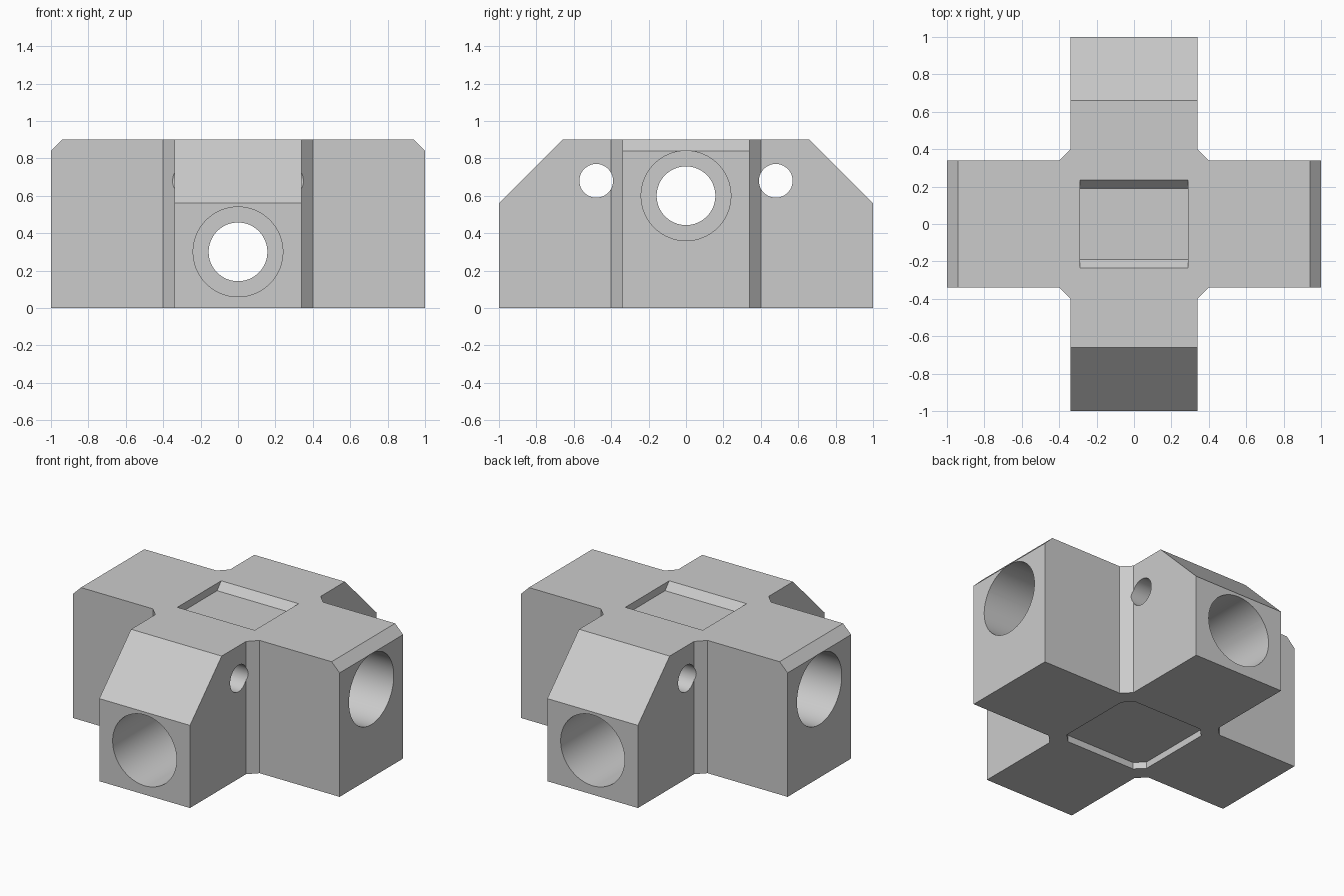
import bpy, bmesh, math
from mathutils import Matrix, Vector

cube = bpy.data.objects.get("Cube")
if cube:
    bpy.data.objects.remove(cube, do_unlink=True)

H = 0.9       # block height
W = 0.34      # half width of each arm
C = 0.06      # corner chamfer

grey = bpy.data.materials.new("light grey")
grey.use_nodes = True
grey.diffuse_color = (0.6, 0.6, 0.6, 1)
grey.node_tree.nodes["Principled BSDF"].inputs["Base Color"].default_value = (0.6, 0.6, 0.6, 1)


def finish(name, bm):
    bmesh.ops.recalc_face_normals(bm, faces=bm.faces[:])
    mesh = bpy.data.meshes.new(name)
    bm.to_mesh(mesh)
    bm.free()
    mesh.materials.append(grey)
    obj = bpy.data.objects.new(name, mesh)
    bpy.context.collection.objects.link(obj)
    return obj


def prism(points, direction):
    """Extrude a closed outline along a direction."""
    bm = bmesh.new()
    face = bm.faces.new([bm.verts.new(p) for p in points])
    out = bmesh.ops.extrude_face_region(bm, geom=[face])
    verts = [v for v in out["geom"] if isinstance(v, bmesh.types.BMVert)]
    bmesh.ops.translate(bm, verts=verts, vec=direction)
    return bm


def cylinder(name, radius, length, centre, axis):
    bm = bmesh.new()
    turn = Matrix.Rotation(math.pi / 2, 4, "Y" if axis == "X" else "X")
    bmesh.ops.create_cone(bm, cap_ends=True, segments=64, radius1=radius, radius2=radius,
                          depth=length, matrix=Matrix.Translation(centre) @ turn)
    return finish(name, bm)


def quarter_turns(points, z):
    """Repeat one corner of an outline four times around z."""
    return [Matrix.Rotation(k * math.pi / 2, 3, "Z") @ Vector((x, y, z))
            for k in range(4) for x, y in points]


# Cross-shaped block with chamfered inner corners
bm = prism(quarter_turns([(1, -W), (1, W), (W + C, W), (W, W + C)], 0), (0, 0, H))

# Slope the arm ends: small chamfers along x, long slopes along y
for s in (-1, 1):
    for point, normal in (((s * 0.94, 0, H), (s, 0, 1)), ((0, s * 0.66, H), (0, s, 1))):
        bmesh.ops.bisect_plane(bm, geom=bm.verts[:] + bm.edges[:] + bm.faces[:],
                               plane_co=point, plane_no=normal, clear_outer=True)
        bmesh.ops.holes_fill(bm, edges=[e for e in bm.edges if e.is_boundary])
body = finish("cross_block", bm)

cutters = []

# Through holes and wide counterbores
cutters.append(cylinder("hole_x", 0.157, 2.2, (0, 0, 0.6), "X"))
cutters.append(cylinder("hole_y", 0.157, 2.2, (0, 0, 0.3), "Y"))
for s in (-1, 1):
    cutters.append(cylinder("bore_x", 0.24, 0.7, (s * 0.75, 0, 0.6), "X"))
    cutters.append(cylinder("bore_y", 0.24, 0.7, (0, s * 0.75, 0.3), "Y"))
    cutters.append(cylinder("pin_hole", 0.09, 0.9, (0, s * 0.48, 0.68), "X"))

# Top pocket with two sloping ends
profile = [(-0.19, 0.85), (0.19, 0.85), (0.28, 0.95), (-0.28, 0.95)]
cutters.append(finish("top_pocket", prism([(-0.29, y, z) for y, z in profile], (0.58, 0, 0))))

# Bottom pocket with clipped corners
B = 0.32
cutters.append(finish("bottom_pocket",
                      prism(quarter_turns([(B, B - C), (B - C, B)], -0.1), (0, 0, 0.145))))

# Cut everything out, then drop the cutters
bpy.ops.object.select_all(action="DESELECT")
bpy.context.view_layer.objects.active = body
body.select_set(True)
for cutter in cutters:
    cutter.hide_render = True
    mod = body.modifiers.new(cutter.name, "BOOLEAN")
    mod.operation = "DIFFERENCE"
    mod.solver = "EXACT"
    mod.object = cutter
    bpy.ops.object.modifier_apply(modifier=mod.name)
    bpy.data.objects.remove(cutter, do_unlink=True)

bpy.ops.object.shade_smooth_by_angle(angle=math.radians(25))
